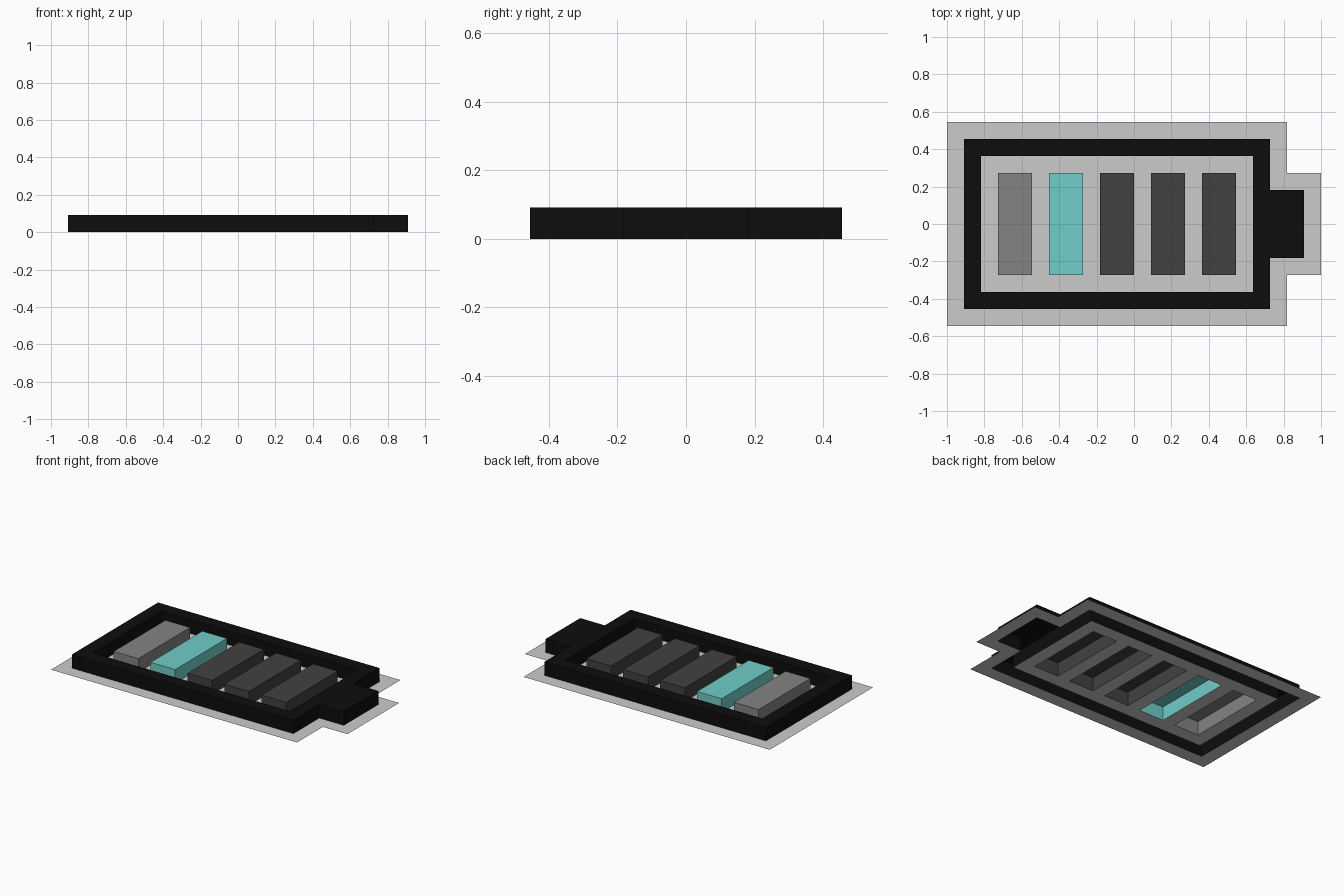
import bpy, bmesh

cube = bpy.data.objects.get("Cube")
if cube:
    bpy.data.objects.remove(cube, do_unlink=True)

U = 1 / 11  # design module: every edge lies on this grid


def material(name, r, g, b):
    m = bpy.data.materials.new(name)
    m.use_nodes = True
    m.diffuse_color = (r, g, b, 1)
    m.node_tree.nodes["Principled BSDF"].inputs["Base Color"].default_value = (r, g, b, 1)
    return m


PALE = material("pale grey", 0.6, 0.6, 0.6)
MID = material("mid grey", 0.23, 0.23, 0.23)
DARK = material("charcoal", 0.053, 0.053, 0.053)
TEAL = material("teal", 0.162, 0.61, 0.58)
BLACK = material("black", 0.004, 0.004, 0.004)


def inside(x, y, x0, x1, half):
    return x0 < x < x1 and abs(y) < half


def in_case(x, y):
    wall = inside(x, y, -10, 8, 5) and not inside(x, y, -9, 7, 4)
    return wall or inside(x, y, 8, 10, 2)


def in_bar(x, y):
    return any(inside(x, y, s, s + 2, 3) for s in range(-8, 5, 3))


def in_base(x, y):
    outline = inside(x, y, -11, 9, 6) or inside(x, y, 9, 11, 3)
    return outline and not in_case(x, y) and not in_bar(x, y)


def build(name, rule, mat, height=0):
    """Fill the grid cells that fit the rule; raised parts get walls and stay open below."""
    bm = bmesh.new()
    for i in range(-11, 11):
        for j in range(-6, 6):
            if rule(i + 0.5, j + 0.5):
                corners = ((i, j), (i + 1, j), (i + 1, j + 1), (i, j + 1))
                bm.faces.new([bm.verts.new((x * U, y * U, height)) for x, y in corners])
    bmesh.ops.remove_doubles(bm, verts=bm.verts, dist=0.001)
    if height:
        rim = [e for e in bm.edges if e.is_boundary]
        walls = bmesh.ops.extrude_edge_only(bm, edges=rim)["geom"]
        for v in walls:
            if isinstance(v, bmesh.types.BMVert):
                v.co.z = 0
        bmesh.ops.recalc_face_normals(bm, faces=bm.faces)
    bmesh.ops.dissolve_limit(bm, angle_limit=0.02, verts=bm.verts, edges=bm.edges)
    mesh = bpy.data.meshes.new(name)
    bm.to_mesh(mesh)
    bm.free()
    mesh.materials.append(mat)
    bpy.context.collection.objects.link(bpy.data.objects.new(name, mesh))


# Thin backing sheet, cut out beneath every raised part
build("base_sheet", in_base, PALE)

# Raised outline with its end terminal
build("battery_case", in_case, BLACK, U)

# Row of charge bars
for n, mat in enumerate((MID, TEAL, DARK, DARK, DARK)):
    start = -8 + 3 * n
    build(f"charge_bar_{n + 1}", lambda x, y: inside(x, y, start, start + 2, 3), mat, U)
